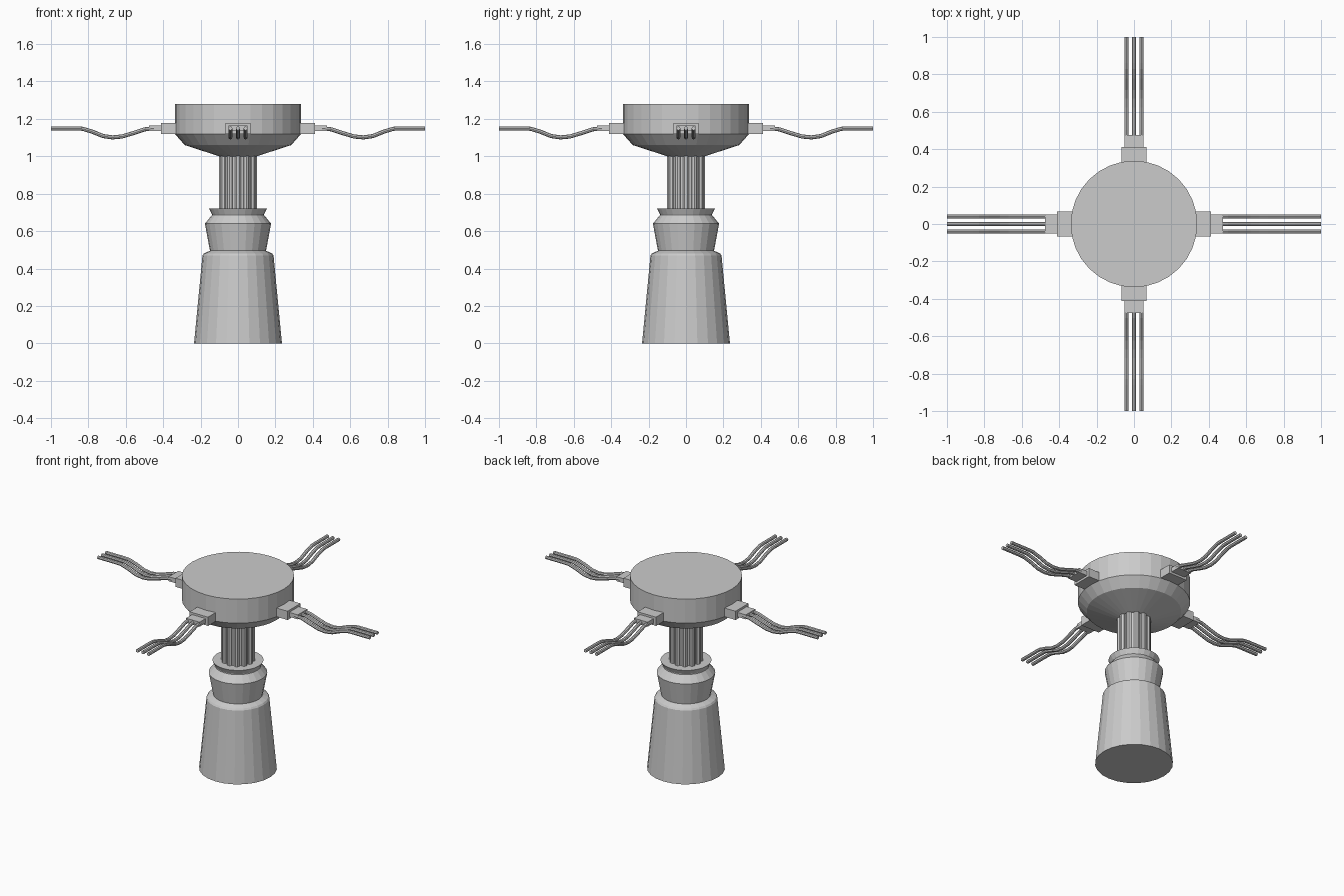
import bpy, bmesh
from math import sin, cos, pi
from mathutils import Matrix, Vector

if "Cube" in bpy.data.objects:
    bpy.data.objects.remove(bpy.data.objects["Cube"])


def finish(bm, name):
    bmesh.ops.recalc_face_normals(bm, faces=bm.faces)
    mesh = bpy.data.meshes.new(name)
    bm.to_mesh(mesh)
    bm.free()
    obj = bpy.data.objects.new(name, mesh)
    bpy.context.collection.objects.link(obj)
    return obj


def skin(bm, rings):
    loops = [[bm.verts.new(p) for p in ring] for ring in rings]
    n = len(loops[0])
    for a, b in zip(loops, loops[1:]):
        for i in range(n):
            j = (i + 1) % n
            bm.faces.new((a[i], a[j], b[j], b[i]))
    bm.faces.new(loops[0][::-1])
    bm.faces.new(loops[-1])


def lathe(name, profile, sides):
    bm = bmesh.new()
    skin(bm, [[(r * cos(2 * pi * i / sides), r * sin(2 * pi * i / sides), z)
               for i in range(sides)] for r, z in profile])
    return finish(bm, name)


def box(name, lo, hi, rot):
    bm = bmesh.new()
    lo, hi = Vector(lo), Vector(hi)
    m = Matrix.Translation((lo + hi) / 2) @ Matrix.Diagonal((*(hi - lo), 1))
    bmesh.ops.create_cube(bm, size=1, matrix=rot @ m)
    return finish(bm, name)


# Stepped pedestal
lathe("pedestal", [(0.235, 0), (0.19, 0.47), (0.183, 0.48), (0.15, 0.495),
                   (0.177, 0.64), (0.14, 0.685), (0.14, 0.69), (0.154, 0.72)], 24)

# Column: core surrounded by vertical pipes
lathe("column_core", [(0.088, 0.70), (0.088, 1.02)], 24)
bm = bmesh.new()
for k in range(12):
    a = 2 * pi * k / 12
    c = Vector((0.086 * cos(a), 0.086 * sin(a), 0))
    skin(bm, [[c + Vector((0.018 * cos(a + pi * (i + 0.5) / 4),
                           0.018 * sin(a + pi * (i + 0.5) / 4), z))
               for i in range(8)] for z in (0.70, 1.02)])
finish(bm, "column_pipes")

# Drum head with bowl-shaped underside
lathe("drum_head", [(0.1, 1.0), (0.285, 1.06), (0.338, 1.12), (0.338, 1.28)], 32)

# Four arms: stepped socket and three wavy cables
path = [(0.45, 1.149), (0.50, 1.144), (0.56, 1.124), (0.62, 1.106), (0.67, 1.101),
        (0.72, 1.108), (0.78, 1.132), (0.83, 1.147), (0.86, 1.149), (1.0, 1.149)]
for k in range(4):
    rot = Matrix.Rotation(k * pi / 2, 4, 'Z')
    box(f"socket_{k}", (0.30, -0.068, 1.12), (0.412, 0.068, 1.178), rot)
    box(f"plug_{k}", (0.40, -0.05, 1.134), (0.475, 0.05, 1.164), rot)
    bm = bmesh.new()
    for y in (-0.041, 0, 0.041):
        rings = []
        for i, (x, z) in enumerate(path):
            p, q = path[max(i - 1, 0)], path[min(i + 1, len(path) - 1)]
            t = Vector((q[0] - p[0], 0, q[1] - p[1])).normalized()
            up = Vector((-t.z, 0, t.x))
            rings.append([rot @ (Vector((x, y, z)) + 0.011 * (
                cos(pi * s / 4) * Vector((0, 1, 0)) + sin(pi * s / 4) * up))
                for s in range(8)])
        skin(bm, rings)
    finish(bm, f"cables_{k}")
